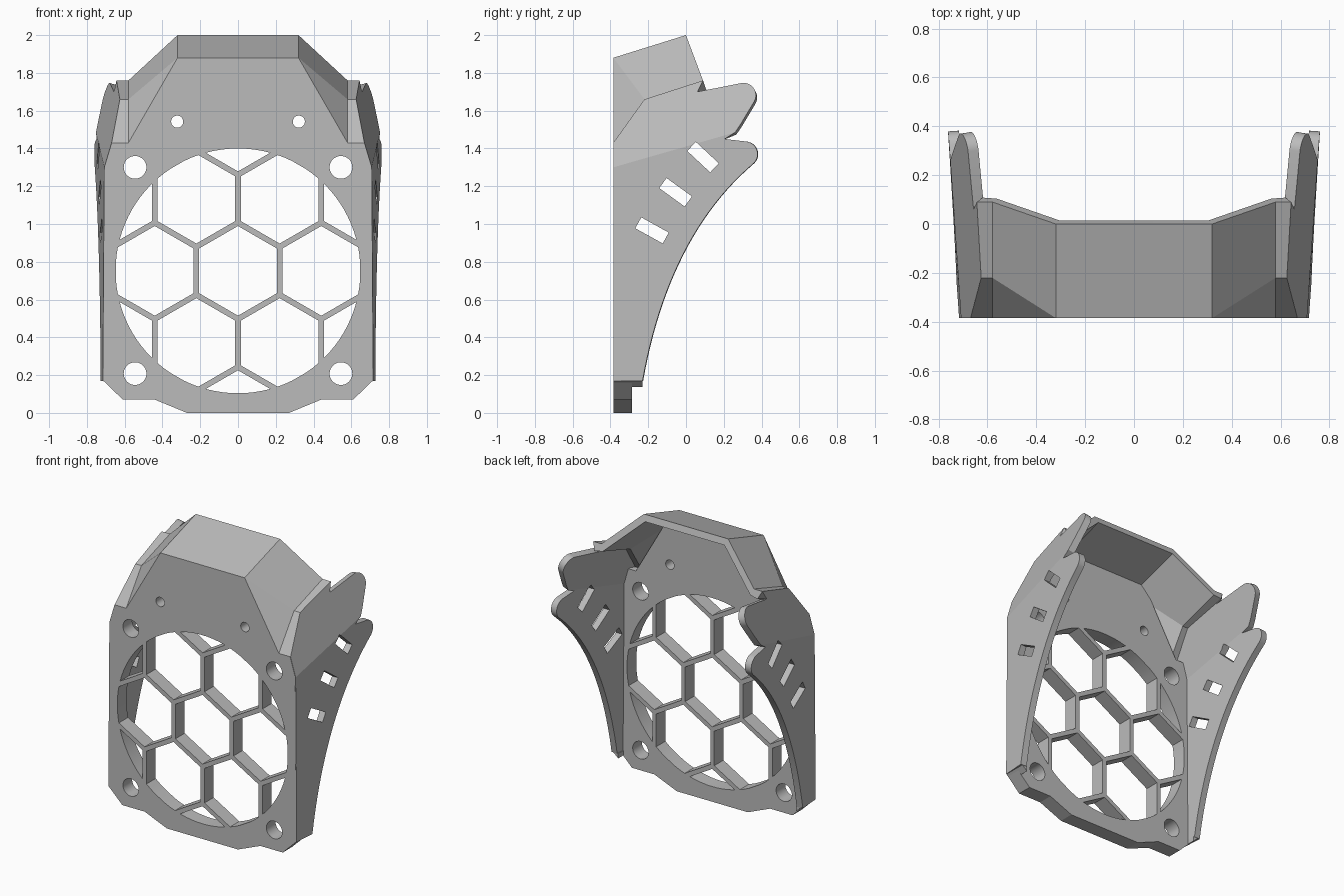
import bpy, bmesh
from math import cos, sin, pi, radians, sqrt
from mathutils import Vector

if "Cube" in bpy.data.objects:
    bpy.data.objects.remove(bpy.data.objects["Cube"])

FRONT, PLATE_BACK = -0.385, -0.285
THICK = 0.045

grey = bpy.data.materials.new("plain grey")
grey.use_nodes = True
grey.diffuse_color = (0.5, 0.5, 0.5, 1)
grey.node_tree.nodes["Principled BSDF"].inputs["Base Color"].default_value = (0.5, 0.5, 0.5, 1)


def make_object(name, bm):
    mesh = bpy.data.meshes.new(name)
    bm.to_mesh(mesh)
    bm.free()
    mesh.materials.append(grey)
    obj = bpy.data.objects.new(name, mesh)
    bpy.context.collection.objects.link(obj)
    return obj


def prisms(name, outlines, place, depth):
    """Extrude each 2D outline; place maps (a, b) to 3D."""
    bm = bmesh.new()
    for pts in outlines:
        face = bm.faces.new([bm.verts.new(place(a, b)) for a, b in pts])
        new = bmesh.ops.extrude_face_region(bm, geom=[face])["geom"]
        bmesh.ops.translate(bm, vec=depth, verts=[v for v in new if isinstance(v, bmesh.types.BMVert)])
    bmesh.ops.recalc_face_normals(bm, faces=bm.faces)
    return make_object(name, bm)


def ring(x, z, r, n, turn=0.0):
    return [(x + r * cos(turn + 2 * pi * i / n), z + r * sin(turn + 2 * pi * i / n)) for i in range(n)]


def apply(obj, kind, **settings):
    mod = obj.modifiers.new(kind.lower(), kind)
    for key, value in settings.items():
        setattr(mod, key, value)
    bpy.ops.object.select_all(action='DESELECT')
    bpy.context.view_layer.objects.active = obj
    obj.select_set(True)
    bpy.ops.object.modifier_apply(modifier=mod.name)


def boolean(obj, other, operation):
    apply(obj, 'BOOLEAN', object=other, operation=operation, solver='EXACT')
    bpy.data.objects.remove(other)


def cutter(name, outlines):
    return prisms(name, outlines, lambda x, z: (x, -0.5, z), (0, 0.4, 0))


def smooth(obj):
    bpy.ops.object.select_all(action='DESELECT')
    bpy.context.view_layer.objects.active = obj
    obj.select_set(True)
    bpy.ops.object.shade_smooth_by_angle(angle=radians(15))


# Front plate
half = [(0.27, 0), (0.44, 0.07), (0.61, 0.07), (0.712, 0.17), (0.704, 1.30),
        (0.665, 1.43), (0.58, 1.43), (0.32, 1.88)]
outline = half + [(-x, z) for x, z in reversed(half)]
plate = prisms("front_plate", [outline], lambda x, z: (x, FRONT, z), (0, PLATE_BACK - FRONT, 0))

# Honeycomb opening: hexagonal cells clipped to a circle
pitch, wall, mid = 0.441, 0.03, 0.752
cells = []
for row in range(-2, 3):
    for col in range(-2, 3):
        x = (col + 0.5 * (row % 2)) * pitch
        z = mid + row * pitch * sqrt(3) / 2
        if Vector((x, z - mid)).length < 0.82:
            cells.append(ring(x, z, (pitch - wall) / sqrt(3), 6, pi / 6))
honeycomb = cutter("honeycomb_cutter", cells)
boolean(honeycomb, cutter("circle_cutter", [ring(0, mid, 0.648, 96)]), 'INTERSECT')
boolean(plate, honeycomb, 'DIFFERENCE')

# Screw holes
holes = [ring(s * x, z, r, 40) for s in (-1, 1)
         for x, z, r in ((0.545, 1.30, 0.06), (0.545, 0.208, 0.06), (0.322, 1.542, 0.032))]
boolean(plate, cutter("screw_hole_cutter", holes), 'DIFFERENCE')
smooth(plate)


# Planes of the side wings
def crease(y):
    return 1.30 + 0.287 * (y - FRONT)


def lower(y, z):
    return (0.708 + 0.07 * (y - FRONT) - 0.007 * (z - 1.3), y, z)


def upper(y, z):
    c = crease(y)
    return (lower(y, c)[0] - 0.3 * (z - c), y, z)


# Outer skin: half of the hood plus one wing
bm = bmesh.new()


def add_face(points):
    bm.faces.new([bm.verts.new(p) for p in points])


def arc(y, z, r, start, end, n=12):
    return [(y + r * cos(radians(start + (end - start) * i / n)),
             z + r * sin(radians(start + (end - start) * i / n))) for i in range(n + 1)]


crease_ends = [(FRONT, crease(FRONT)), (0.26, crease(0.26))]
sweep = []
p0, p1, p2, p3 = (Vector(p) for p in ((0.357, 1.32), (0.06, 1.07), (-0.14, 0.68), (-0.23, 0.17)))
for i in range(1, 25):
    t = i / 24
    sweep.append(tuple(p0 * (1 - t) ** 3 + p1 * 3 * t * (1 - t) ** 2 + p2 * 3 * t * t * (1 - t) + p3 * t ** 3))
lower_wing = crease_ends + [(0.205, 1.45)] + arc(0.312, 1.37, 0.067, 80, -45) + sweep + [(FRONT, 0.17)]
upper_wing = (crease_ends + [(0.29, 1.53)] + arc(0.305, 1.682, 0.065, -30, 98)
              + [(0.06, 1.70), (0.09, 1.76), (-0.22, 1.66), (FRONT, 1.43)])
add_face([lower(*p) for p in lower_wing])
add_face([upper(*p) for p in upper_wing])

front_low, front_mid, back = (0.58, FRONT, 1.43), (0.58, -0.22, 1.66), (0.58, 0.09, 1.76)
ridge_front, ridge_back = (0.32, FRONT, 1.88), (0.32, 0, 2.0)
add_face([front_low, upper(FRONT, 1.43), upper(-0.22, 1.66), front_mid])
add_face([front_mid, upper(-0.22, 1.66), upper(0.09, 1.76), back])
add_face([ridge_front, front_low, front_mid])
add_face([ridge_front, front_mid, back, ridge_back])
add_face([(0, FRONT, 1.88), ridge_front, ridge_back, (0, 0, 2.0)])

bmesh.ops.remove_doubles(bm, verts=bm.verts, dist=0.0005)
bmesh.ops.recalc_face_normals(bm, faces=bm.faces)
bm.normal_update()
if max(bm.faces, key=lambda f: f.calc_center_median().z).normal.z < 0:
    bmesh.ops.reverse_faces(bm, faces=bm.faces)
shell = make_object("hood_and_side_wings", bm)
apply(shell, 'MIRROR', use_clip=True)
apply(shell, 'SOLIDIFY', thickness=THICK, offset=-1, use_even_offset=True)

# Strap slots through both wings
slots = []
for y, z, angle in ((0.09, 1.354, -43), (-0.055, 1.168, -36), (-0.18, 0.966, -29)):
    c, s = cos(radians(angle)), sin(radians(angle))
    slots.append([(y + a * c - b * s, z + a * s + b * c)
                  for a, b in ((-0.083, -0.033), (0.083, -0.033), (0.083, 0.033), (-0.083, 0.033))])
boolean(shell, prisms("slot_cutter", slots, lambda y, z: (-1, y, z), (2, 0, 0)), 'DIFFERENCE')
smooth(shell)

# Chamfered feet under the wings
for side, name in ((1, "left_wing_foot"), (-1, "right_wing_foot")):
    prisms(name, [[(side * 0.715, 0.171), (side * 0.676, 0.138), (side * 0.676, 0.171)]],
           lambda x, z: (x, FRONT, z), (0, 0.155, 0))
